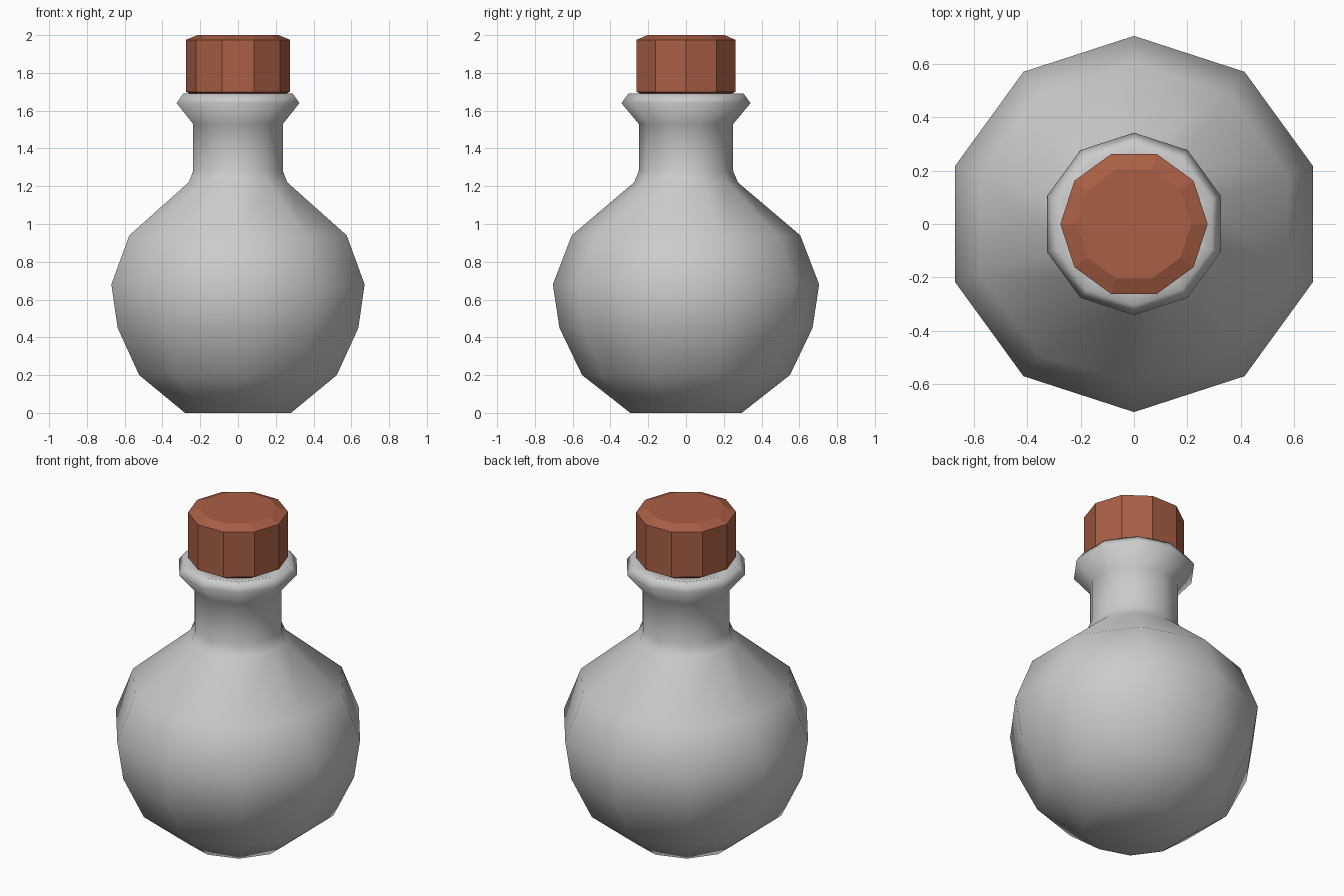
import bpy, bmesh
from math import cos, sin, pi

if "Cube" in bpy.data.objects:
    bpy.data.objects.remove(bpy.data.objects["Cube"])

SIDES = 10


def lathe(name, profile, start_angle, smooth):
    """Revolve (radius, z) points into a ten-sided solid, capped at both ends."""
    bm = bmesh.new()
    rings = []
    for r, z in profile:
        angles = [start_angle + 2 * pi * i / SIDES for i in range(SIDES)]
        rings.append([bm.verts.new((r * cos(a), r * sin(a), z)) for a in angles])
    for low, high in zip(rings, rings[1:]):
        for i in range(SIDES):
            j = (i + 1) % SIDES
            bm.faces.new((low[i], low[j], high[j], high[i]))
    bm.faces.new(rings[0][::-1])
    bm.faces.new(rings[-1])
    for f in bm.faces:
        f.smooth = smooth
    mesh = bpy.data.meshes.new(name)
    bm.to_mesh(mesh)
    bm.free()
    obj = bpy.data.objects.new(name, mesh)
    bpy.context.collection.objects.link(obj)
    return obj


# Round flask body, neck and flared lip with a shallow mouth
lathe("bottle", [
    (0.295, 0.0), (0.55, 0.2), (0.67, 0.45), (0.705, 0.68), (0.605, 0.94),
    (0.275, 1.22), (0.25, 1.28), (0.25, 1.53), (0.342, 1.64), (0.305, 1.69),
    (0.235, 1.67)], pi / 2, True)

# Faceted stopper with bevelled rims
stopper = lathe("stopper", [
    (0.22, 1.67), (0.25, 1.688), (0.276, 1.70), (0.276, 1.975), (0.215, 2.0)],
    0.0, False)
mat = bpy.data.materials.new("cork_red")
mat.diffuse_color = (0.40, 0.115, 0.06, 1.0)
mat.use_nodes = True
mat.node_tree.nodes["Principled BSDF"].inputs["Base Color"].default_value = mat.diffuse_color
stopper.data.materials.append(mat)
